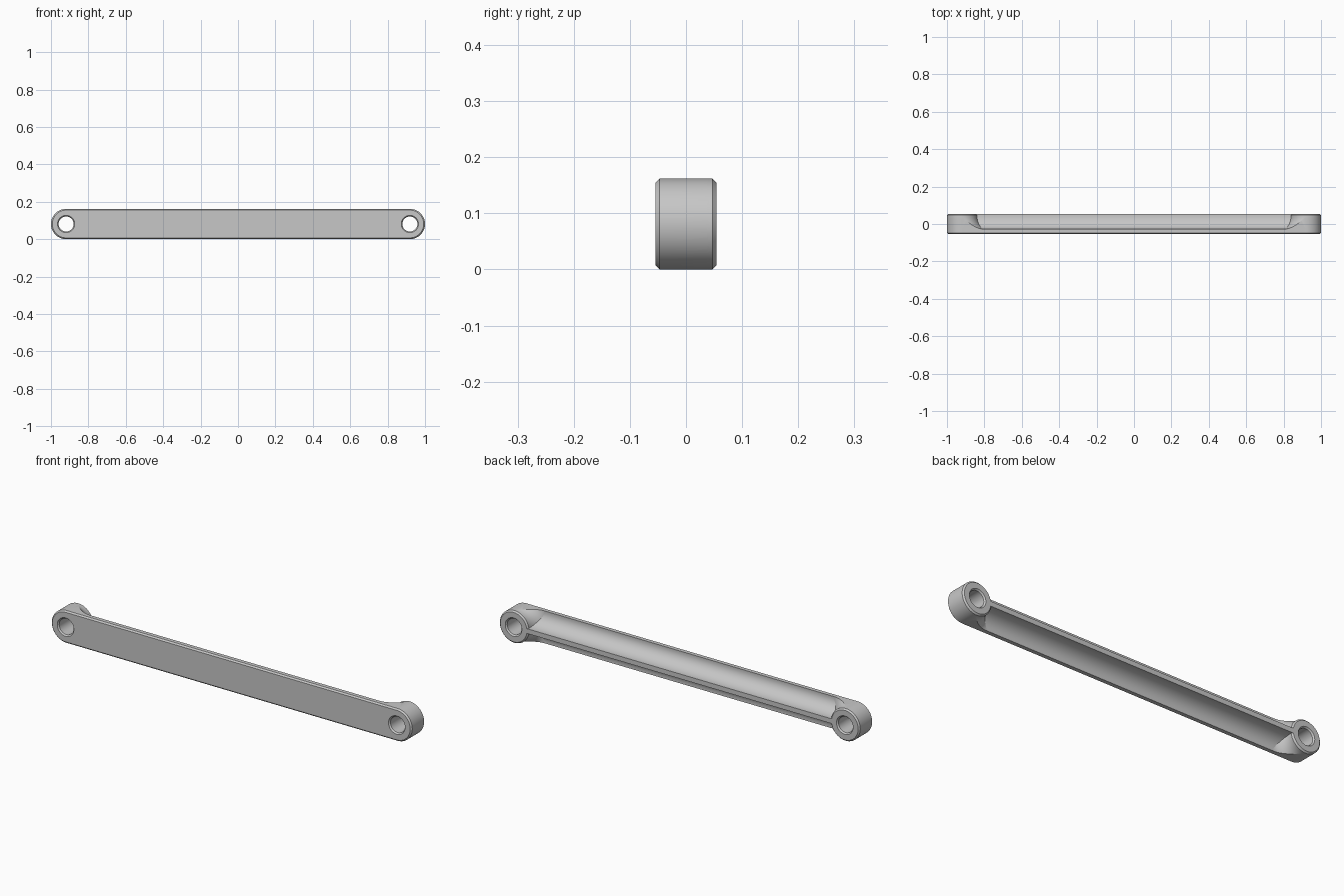
import bpy, bmesh, math

default = bpy.data.objects.get("Cube")
if default:
    bpy.data.objects.remove(default, do_unlink=True)

R = 0.081          # end radius, half the height
PIVOT = 1 - R      # hole centre distance from the middle
FRONT, STEP, BACK = -0.054, -0.027, 0.054
BEVEL = 0.007

metal = bpy.data.materials.new("grey_metal")
metal.use_nodes = True
grey = (0.57, 0.57, 0.57, 1)
metal.diffuse_color = grey
metal.node_tree.nodes["Principled BSDF"].inputs["Base Color"].default_value = grey


def loft(name, loops):
    """Solid skinned through closed loops of equal length, capped at both ends."""
    bm = bmesh.new()
    rings = [[bm.verts.new(p) for p in loop] for loop in loops]
    n = len(rings[0])
    for a, b in zip(rings, rings[1:]):
        for i in range(n):
            j = (i + 1) % n
            bm.faces.new((a[i], a[j], b[j], b[i]))
    bm.faces.new(rings[0])
    bm.faces.new(rings[-1][::-1])
    bmesh.ops.recalc_face_normals(bm, faces=bm.faces)
    mesh = bpy.data.meshes.new(name)
    bm.to_mesh(mesh)
    bm.free()
    mesh.materials.append(metal)
    obj = bpy.data.objects.new(name, mesh)
    bpy.context.collection.objects.link(obj)
    return obj


def slot(r, y, n=32):
    """Round-ended outline at depth y."""
    pts = []
    for side, start in ((1, -math.pi / 2), (-1, math.pi / 2)):
        for i in range(n + 1):
            a = start + math.pi * i / n
            pts.append((side * PIVOT + r * math.cos(a), y, R + r * math.sin(a)))
    return pts


def revolve(name, x, profile, n=64):
    """Turn (radius, y) points about the pivot axis."""
    turn = [2 * math.pi * i / n for i in range(n)]
    return loft(name, [[(x + r * math.cos(a), y, R + r * math.sin(a)) for a in turn]
                       for r, y in profile])


def boolean(obj, other, operation):
    mod = obj.modifiers.new(operation.lower(), 'BOOLEAN')
    mod.operation = operation
    mod.solver = 'EXACT'
    mod.object = other
    bpy.context.view_layer.objects.active = obj
    bpy.ops.object.modifier_apply(modifier=mod.name)


# Flat round-ended front plate
plate = loft("front_plate", [slot(R - BEVEL, FRONT), slot(R, FRONT + BEVEL), slot(R, STEP)])

# Narrow central web along the back, swept into the plate by broad hollow fillets
web_half, foot_half, fillet_top = 0.012, 0.074, 0.046
half = []
for i in range(21):
    a = math.pi / 2 * i / 20
    half.append((fillet_top - (fillet_top - STEP) * math.cos(a),
                 foot_half - (foot_half - web_half) * math.sin(a)))
half.append((BACK, web_half))
section = half + [(y, -z) for y, z in reversed(half)]
web_end = PIVOT - 0.065
web = loft("back_web", [[(x, y, R + z) for y, z in section] for x in (-web_end, web_end)])

# Pivot bosses with a flared foot, trimmed to the plate outline
envelope = loft("envelope", [slot(R, -0.2), slot(R, 0.2)])
envelope.hide_render = True
boss_r, flare = R - 0.0001, 0.06
foot = []
for i in range(17):
    a = math.pi / 2 * i / 16
    foot.append((boss_r + flare * (1 - math.sin(a)), STEP + 0.068 * (1 - math.cos(a))))
bosses = []
for side, label in ((1, "left"), (-1, "right")):
    boss = revolve(label + "_boss", side * PIVOT,
                   foot + [(boss_r, BACK - BEVEL), (boss_r - BEVEL, BACK)])
    boolean(boss, envelope, 'INTERSECT')
    bosses.append(boss)
bpy.data.objects.remove(envelope, do_unlink=True)

# Chamfered through holes
for side, boss in zip((1, -1), bosses):
    drill = revolve("drill", side * PIVOT, [
        (0.052, FRONT - BEVEL), (0.04, FRONT + BEVEL),
        (0.04, BACK - BEVEL), (0.052, BACK + BEVEL)])
    drill.hide_render = True
    for part in (plate, boss):
        boolean(part, drill, 'DIFFERENCE')
    bpy.data.objects.remove(drill, do_unlink=True)

# Smooth round surfaces, keep machined edges crisp
bpy.ops.object.select_all(action='DESELECT')
for part in [plate, web] + bosses:
    part.select_set(True)
bpy.context.view_layer.objects.active = plate
bpy.ops.object.shade_smooth_by_angle(angle=math.radians(25))
